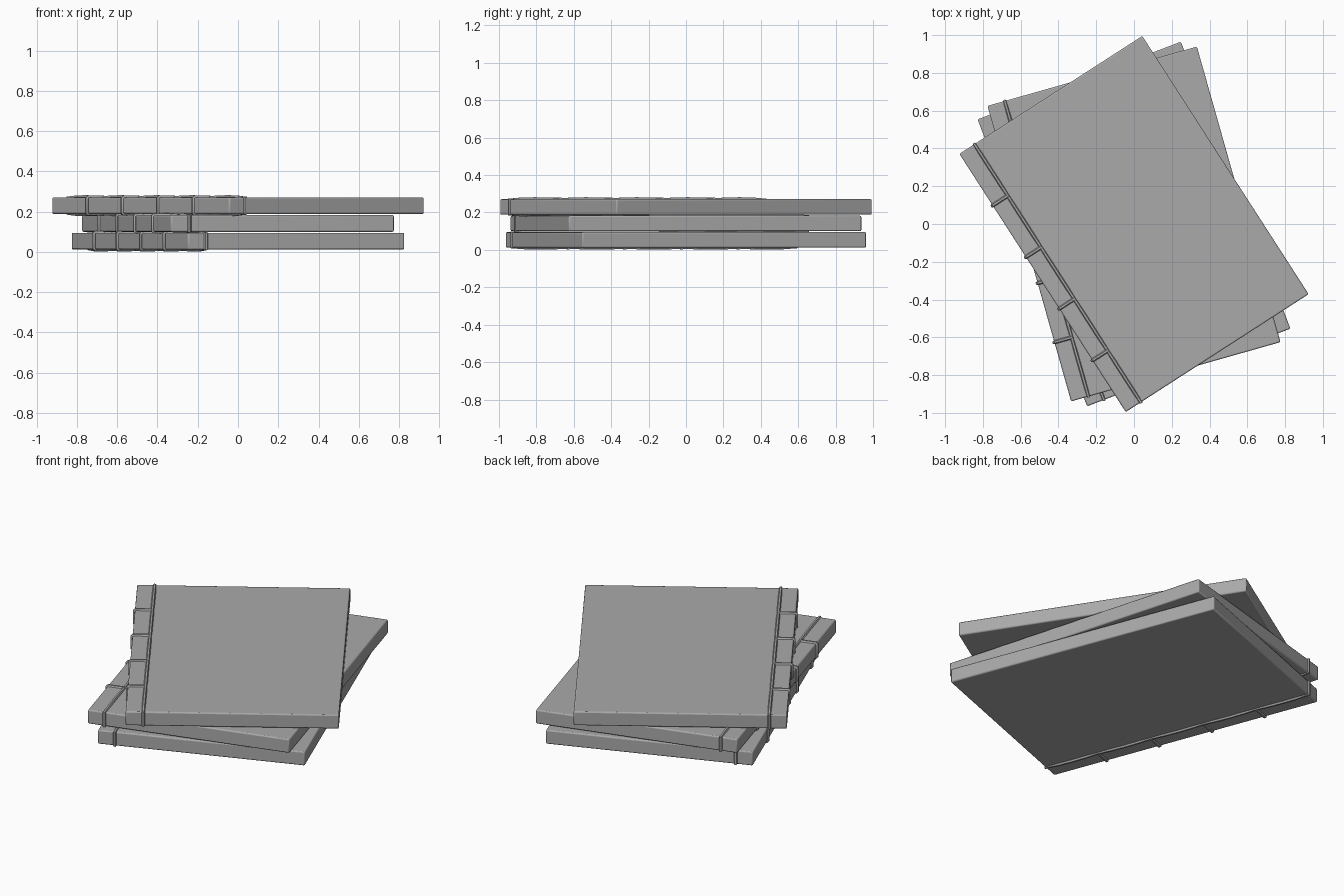
import bpy
import math
from mathutils import Matrix

cube = bpy.data.objects.get("Cube")
if cube:
    bpy.data.objects.remove(cube, do_unlink=True)

WIDTH, LENGTH, THICK = 1.152, 1.626, 0.083
THREAD = 0.01          # thread radius
MARGIN = 0.095         # distance of the stitch line from the spine
STITCHES = 5           # stitch spans along the spine

grey = bpy.data.materials.new("grey")
grey.use_nodes = True
colour = (0.4, 0.4, 0.4, 1)
grey.diffuse_color = colour
grey.node_tree.nodes["Principled BSDF"].inputs["Base Color"].default_value = colour


def finish(obj, place):
    """Place a part in its book, shade it and colour it."""
    bpy.ops.object.select_all(action='DESELECT')
    obj.select_set(True)
    bpy.context.view_layer.objects.active = obj
    if obj.type == 'CURVE':
        bpy.ops.object.convert(target='MESH')
        obj = bpy.context.object
    obj.matrix_world = place
    obj.data.materials.clear()
    obj.data.materials.append(grey)
    bpy.ops.object.shade_smooth_by_angle(angle=math.radians(35))


def block(name, place):
    bpy.ops.mesh.primitive_cube_add(size=1)
    obj = bpy.context.object
    obj.name = name
    obj.data.transform(Matrix.Diagonal((WIDTH, LENGTH, THICK, 1)))
    bevel = obj.modifiers.new("soft_edges", 'BEVEL')
    bevel.width = 0.007
    bevel.segments = 2
    finish(obj, place)


def thread(name, paths, place):
    """Round cord along each (points, closed) path."""
    curve = bpy.data.curves.new(name, 'CURVE')
    curve.dimensions = '3D'
    curve.bevel_depth = THREAD
    curve.bevel_resolution = 1
    curve.use_fill_caps = True
    for points, closed in paths:
        spline = curve.splines.new('POLY')
        spline.points.add(len(points) - 1)
        for p, co in zip(spline.points, points):
            p.co = (*co, 1)
        spline.use_cyclic_u = closed
    obj = bpy.data.objects.new(name, curve)
    bpy.context.collection.objects.link(obj)
    finish(obj, place)


def stitch_line():
    """Loop round the book, bulging slightly between the cross stitches."""
    x, steps = -WIDTH / 2 + MARGIN, STITCHES * 4
    side = []
    for i in range(steps + 1):
        y = LENGTH * (i / steps - 0.5)
        bulge = abs(math.sin(math.pi * i / 4))
        side.append((y, THICK / 2 - 0.003 + 0.005 * bulge))
    top = [(x, y, z) for y, z in side]
    bottom = [(x, y, -z) for y, z in reversed(side)]
    return top + bottom


def cross_stitch(i):
    """U-shaped wrap over the spine."""
    y = LENGTH * (i / STITCHES - 0.5)
    inner, outer, z = -WIDTH / 2 + MARGIN, -WIDTH / 2 - 0.002, THICK / 2
    return [(inner, y, z), (outer + 0.006, y, z), (outer, y, z - 0.006),
            (outer, y, 0.006 - z), (outer + 0.006, y, -z), (inner, y, -z)]


# Stack of three books, each turned a little differently
for name, angle, base in (("bottom", 20.9, 0.012), ("middle", 15.8, 0.1),
                          ("top", 32.8, 0.188)):
    place = (Matrix.Translation((0, 0, base + THICK / 2))
             @ Matrix.Rotation(math.radians(angle), 4, 'Z'))
    block(name + "_book", place)
    thread(name + "_stitch_line", [(stitch_line(), True)], place)
    thread(name + "_cross_stitches",
           [(cross_stitch(i), False) for i in range(1, STITCHES)], place)
